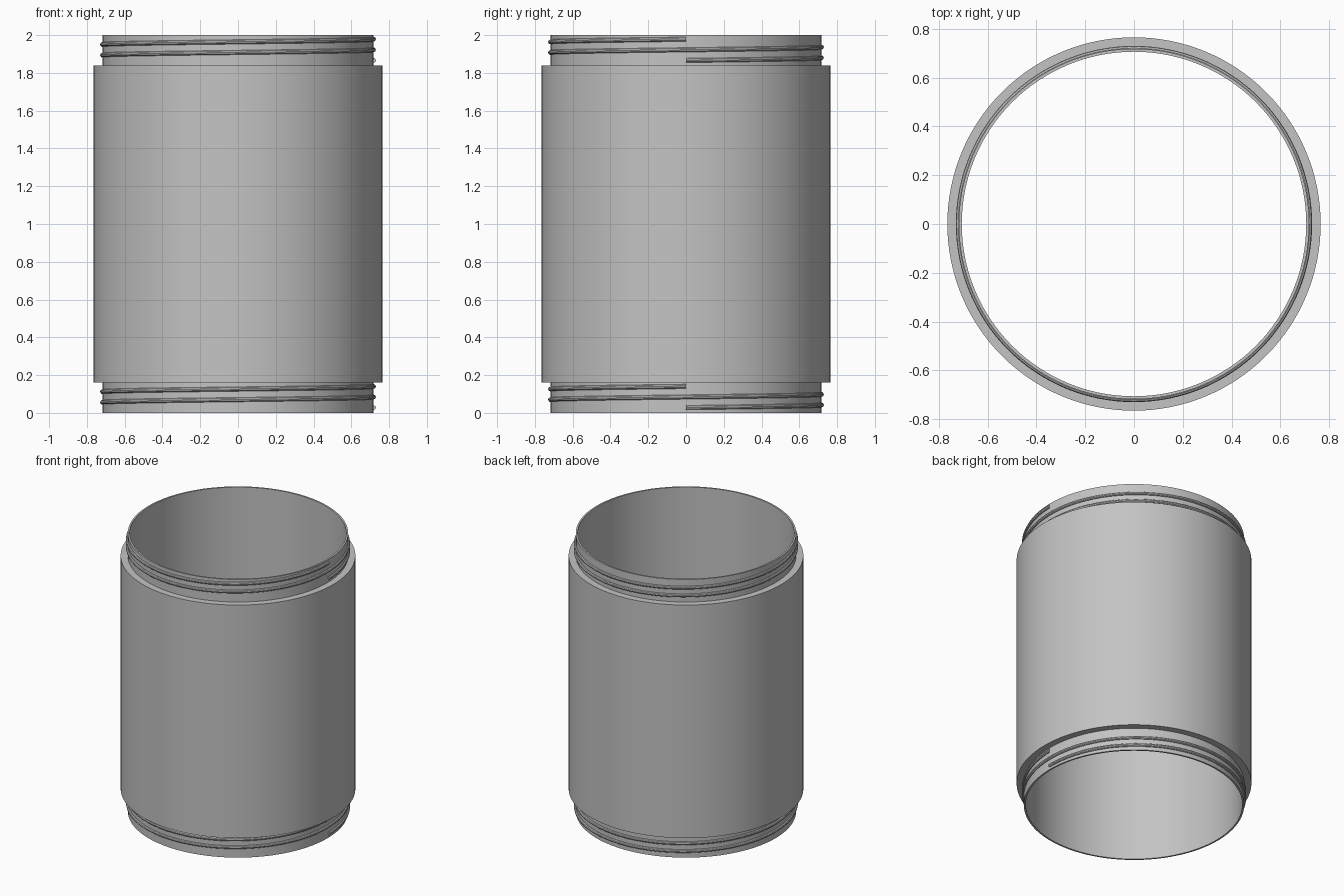
import bpy
import bmesh
from math import cos, sin, tau, radians

if "Cube" in bpy.data.objects:
    bpy.data.objects.remove(bpy.data.objects["Cube"], do_unlink=True)

HEIGHT, NECK = 2.0, 0.162
R_IN, R_NECK, R_BODY = 0.706, 0.718, 0.765
SEGMENTS = 128

grey = bpy.data.materials.new("plain grey")
grey.use_nodes = True
colour = (0.55, 0.55, 0.55, 1)
grey.diffuse_color = colour
grey.node_tree.nodes["Principled BSDF"].inputs["Base Color"].default_value = colour


def finish(obj):
    bpy.ops.object.select_all(action="DESELECT")
    obj.select_set(True)
    bpy.context.view_layer.objects.active = obj
    if obj.type == "CURVE":
        bpy.ops.object.convert(target="MESH")
    bpy.ops.object.shade_smooth_by_angle(angle=radians(35))


def lathe(name, profile):
    """Revolve a closed (radius, z) outline around the z axis."""
    bm = bmesh.new()
    rings = [[bm.verts.new((r * cos(tau * i / SEGMENTS), r * sin(tau * i / SEGMENTS), z))
              for i in range(SEGMENTS)] for r, z in profile]
    for k, ring in enumerate(rings):
        above = rings[(k + 1) % len(rings)]
        for i in range(SEGMENTS):
            j = (i + 1) % SEGMENTS
            bm.faces.new((ring[i], ring[j], above[j], above[i]))
    bmesh.ops.recalc_face_normals(bm, faces=bm.faces)
    mesh = bpy.data.meshes.new(name)
    bm.to_mesh(mesh)
    bm.free()
    mesh.materials.append(grey)
    obj = bpy.data.objects.new(name, mesh)
    bpy.context.collection.objects.link(obj)
    finish(obj)


def thread(name, z_start, rise=0.112, turns=2, radius=0.012):
    """Round bead wound up the neck, starting at the +x side."""
    curve = bpy.data.curves.new(name, "CURVE")
    curve.dimensions = "3D"
    curve.bevel_depth = radius
    curve.bevel_resolution = 3
    curve.use_fill_caps = True
    curve.materials.append(grey)
    spline = curve.splines.new("POLY")
    steps = SEGMENTS * turns
    spline.points.add(steps)
    for i, point in enumerate(spline.points):
        a = tau * i / SEGMENTS
        point.co = (R_NECK * cos(a), R_NECK * sin(a), z_start + rise * i / steps, 1)
    obj = bpy.data.objects.new(name, curve)
    bpy.context.collection.objects.link(obj)
    finish(obj)


# Open tube with a thicker sleeve between two thin necks
lathe("tube_body", [
    (R_IN, 0), (R_NECK, 0), (R_NECK, NECK), (R_BODY, NECK),
    (R_BODY, HEIGHT - NECK), (R_NECK, HEIGHT - NECK), (R_NECK, HEIGHT), (R_IN, HEIGHT),
])

# Screw threads on both necks
thread("lower_thread", 0.028)
thread("upper_thread", 1.866)
